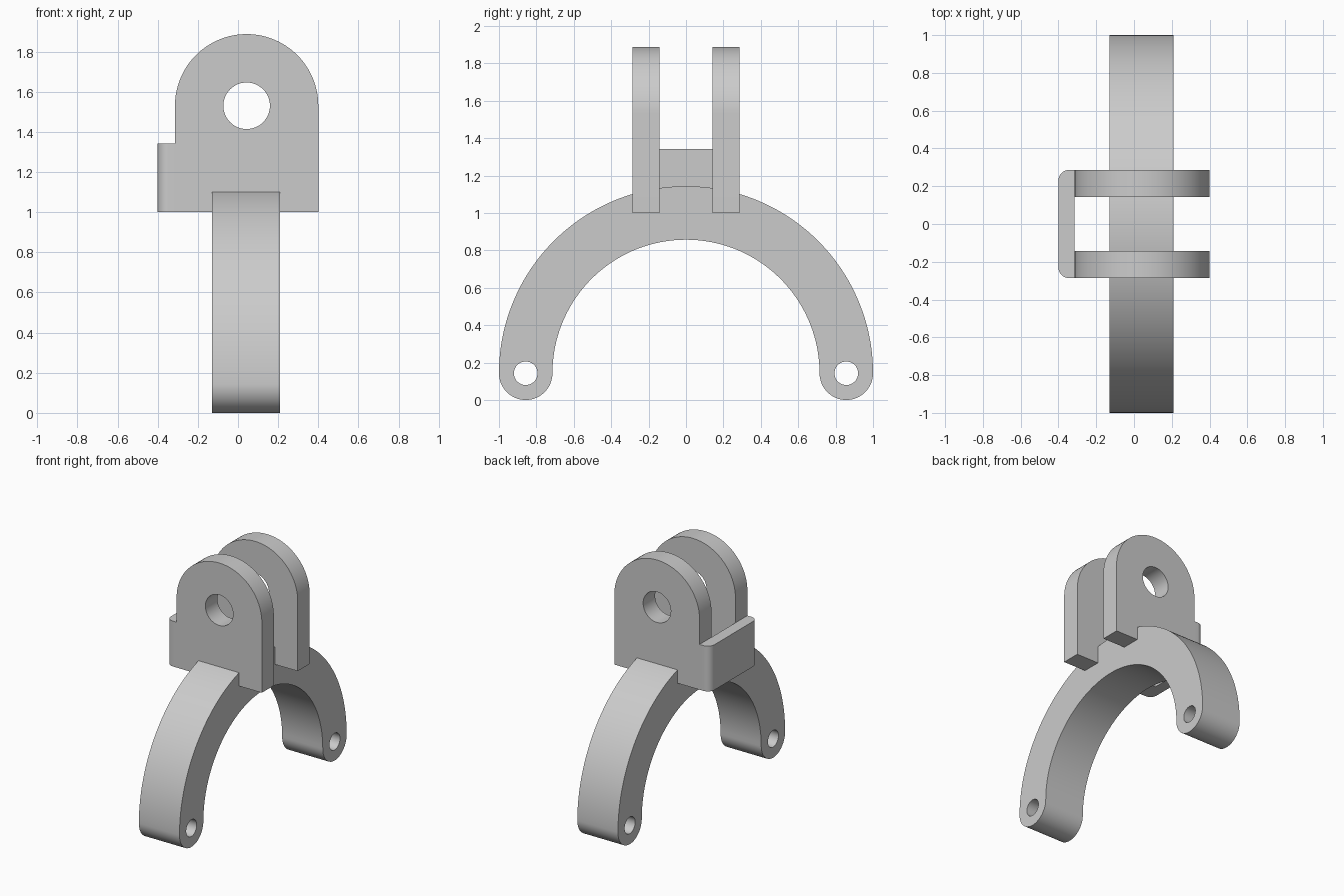
import bpy
import bmesh
from math import cos, sin, pi

if "Cube" in bpy.data.objects:
    bpy.data.objects.remove(bpy.data.objects["Cube"], do_unlink=True)

grey = bpy.data.materials.new("light_grey")
grey.use_nodes = True
grey.diffuse_color = (0.6, 0.6, 0.6, 1)
grey.node_tree.nodes["Principled BSDF"].inputs["Base Color"].default_value = (0.6, 0.6, 0.6, 1)


def arc(cu, cv, r, start, end, steps):
    """Points on an arc, both ends included."""
    angles = [start + (end - start) * i / steps for i in range(steps + 1)]
    return [(cu + r * cos(a), cv + r * sin(a)) for a in angles]


def circle(cu, cv, r, steps=48):
    return arc(cu, cv, r, 0, 2 * pi, steps)[:-1]


def extrude_profile(name, loops, low, high, place):
    """Fill an outline with its holes and extrude it from low to high."""
    bm = bmesh.new()
    for loop in loops:
        verts = [bm.verts.new(place(u, v, low)) for u, v in loop]
        for a, b in zip(verts, verts[1:] + verts[:1]):
            bm.edges.new((a, b))
    bmesh.ops.remove_doubles(bm, verts=bm.verts[:], dist=1e-5)
    bmesh.ops.triangle_fill(bm, edges=bm.edges[:], use_beauty=True)
    top = bmesh.ops.extrude_face_region(bm, geom=bm.faces[:], use_keep_orig=True)
    moved = [g for g in top["geom"] if isinstance(g, bmesh.types.BMVert)]
    bmesh.ops.translate(bm, verts=moved, vec=place(0, 0, high - low))
    bmesh.ops.recalc_face_normals(bm, faces=bm.faces[:])
    mesh = bpy.data.meshes.new(name)
    bm.to_mesh(mesh)
    bm.free()
    mesh.materials.append(grey)
    obj = bpy.data.objects.new(name, mesh)
    bpy.context.collection.objects.link(obj)
    bpy.ops.object.select_all(action='DESELECT')
    obj.select_set(True)
    bpy.context.view_layer.objects.active = obj
    bpy.ops.object.shade_smooth_by_angle()
    return obj


def along_x(u, v, w):
    return (w, u, v)


def along_y(u, v, w):
    return (u, w, v)


def along_z(u, v, w):
    return (u, v, w)


# Arched yoke with rounded, drilled ends
end_r = 0.143
outer_r = 1.0
mid_r = outer_r - end_r
inner_r = outer_r - 2 * end_r
outline = (arc(0, end_r, outer_r, 0, pi, 96)
           + arc(-mid_r, end_r, end_r, pi, 2 * pi, 32)
           + arc(0, end_r, inner_r, pi, 0, 96)
           + arc(mid_r, end_r, end_r, pi, 2 * pi, 32))
pin_holes = [circle(side * mid_r, end_r, 0.063) for side in (-1, 1)]
extrude_profile("arched_yoke", [outline] + pin_holes, -0.13, 0.21, along_x)

# Two upright lugs with rounded tops and a bore
lug_x, lug_z, lug_r, base_z = 0.043, 1.53, 0.357, 1.0
lug = arc(lug_x, lug_z, lug_r, 0, pi, 64)
lug += [(lug_x - lug_r, base_z), (lug_x + lug_r, base_z)]
bore = circle(lug_x, lug_z, 0.116)
for name, low, high in (("front_lug", -0.286, -0.143), ("back_lug", 0.143, 0.286)):
    extrude_profile(name, [lug, bore], low, high, along_y)

# Side plate joining the lugs, with rounded outer corners
half, r, outer_x, inner_x = 0.286, 0.055, -0.4, lug_x - lug_r
plate = [(inner_x, -half), (inner_x, half)]
plate += arc(outer_x + r, half - r, r, pi / 2, pi, 12)
plate += arc(outer_x + r, r - half, r, pi, 1.5 * pi, 12)
extrude_profile("side_plate", [plate], base_z, 1.343, along_z)
